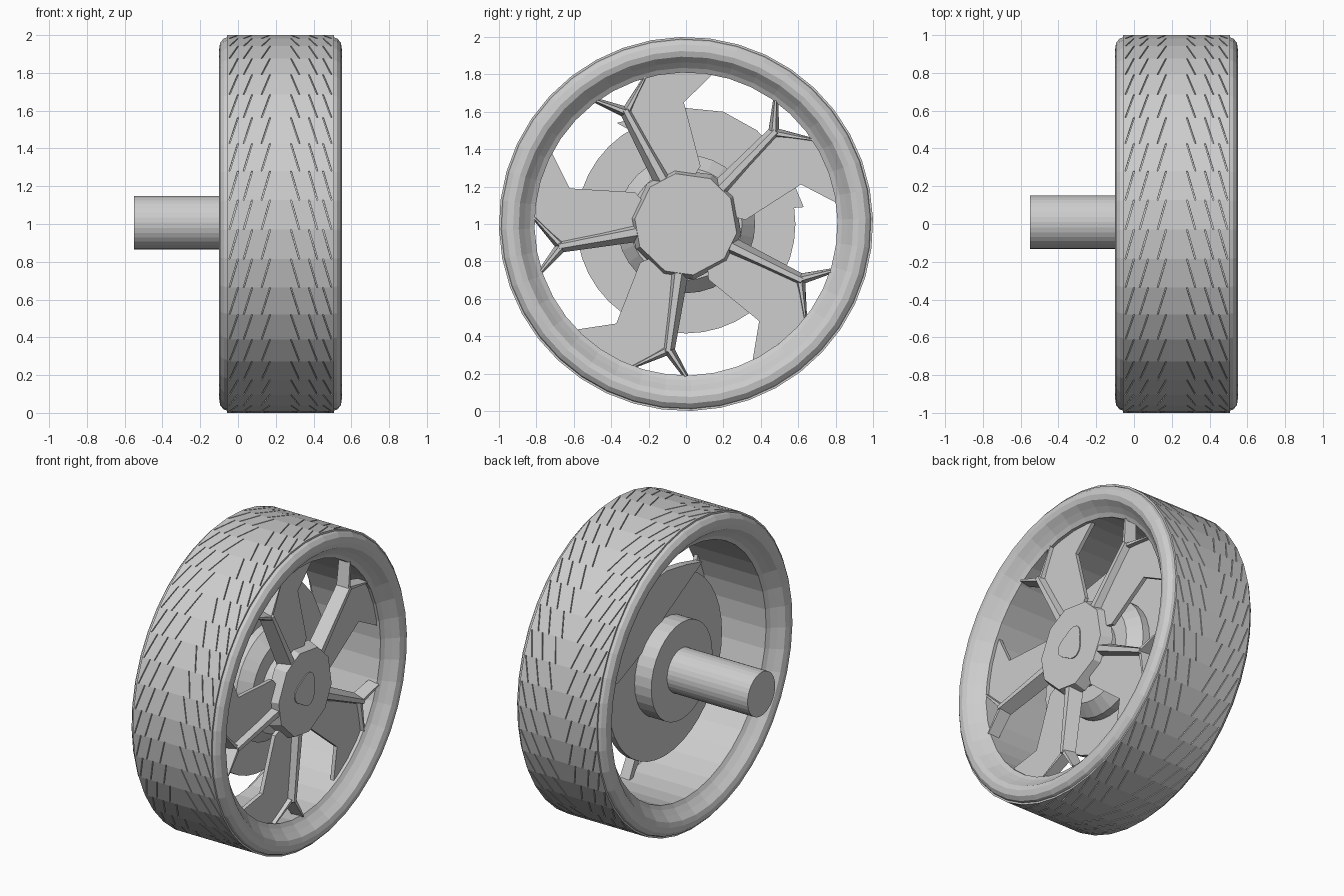
import bpy
import bmesh
from math import sin, cos, radians, pi

cube = bpy.data.objects.get("Cube")
if cube:
    bpy.data.objects.remove(cube, do_unlink=True)

grey = bpy.data.materials.new("plain_grey")
grey.use_nodes = True
grey.diffuse_color = (0.61, 0.61, 0.61, 1)
grey.node_tree.nodes["Principled BSDF"].inputs["Base Color"].default_value = grey.diffuse_color


def finish(name, bm):
    bmesh.ops.recalc_face_normals(bm, faces=bm.faces)
    mesh = bpy.data.meshes.new(name)
    bm.to_mesh(mesh)
    bm.free()
    mesh.materials.append(grey)
    obj = bpy.data.objects.new(name, mesh)
    bpy.context.collection.objects.link(obj)
    return obj


def polar(x, r, deg):
    """Point at radius r around the wheel axis."""
    return (x, r * cos(radians(deg)), 1 + r * sin(radians(deg)))


def bridge(bm, a, b):
    """Join two closed loops of vertices with quads."""
    for i in range(len(a)):
        j = (i + 1) % len(a)
        bm.faces.new((a[i], a[j], b[j], b[i]))


def revolve(name, profile, sides, start=0, ring=False):
    """Turn an (x, radius) profile round the axle; cap the ends unless it is a ring."""
    bm = bmesh.new()
    loops = [[bm.verts.new(polar(x, r, start + 360 * i / sides)) for i in range(sides)]
             for x, r in profile]
    for a, b in zip(loops, loops[1:]):
        bridge(bm, a, b)
    if ring:
        bridge(bm, loops[-1], loops[0])
    else:
        bm.faces.new(loops[0])
        bm.faces.new(loops[-1])
    return finish(name, bm)


def loft(bm, x0, outline0, x1, outline1):
    """Solid between two (y, height above axle) outlines."""
    a = [bm.verts.new((x0, y, 1 + z)) for y, z in outline0]
    b = [bm.verts.new((x1, y, 1 + z)) for y, z in outline1]
    bm.faces.new(a)
    bm.faces.new(b)
    bridge(bm, a, b)


def flat(r, deg):
    return (r * cos(radians(deg)), r * sin(radians(deg)))


def bar(bm, p, q, wide_p, wide_q, low, high):
    """Tapered bar with a narrow raised top between two (y, z) points."""
    dy, dz = q[0] - p[0], q[1] - p[1]
    length = (dy * dy + dz * dz) ** 0.5
    ny, nz = -dz / length, dy / length

    def outline(scale):
        return [(y + ny * w * scale, z + nz * w * scale) for (y, z), w in
                ((p, -wide_p), (p, wide_p), (q, wide_q), (q, -wide_q))]
    loft(bm, low, outline(1), high, outline(0.35))


# Tyre with rounded sidewalls, funnel-shaped rim lips and open barrel
SEGS = 40
STEP = 360 / SEGS
FIRST = 180 - 7.3
MID = 0.225
half = [(0.275, 0.991), (0.30, 0.983), (0.32, 0.96), (0.325, 0.925), (0.315, 0.895),
        (0.28, 0.865), (0.25, 0.835), (0.235, 0.81)]
profile = [(MID + x, r) for x, r in half] + [(MID - x, r) for x, r in reversed(half)]
revolve("tyre", profile, SEGS, FIRST, ring=True)

# Tread blocks: slanted columns separated by narrow grooves, stepped row by row
columns = [-0.06, -0.045, 0.03, 0.125, 0.325, 0.42, 0.495, 0.51]
lean = [0, 0.045, 0.045, 0.045, -0.045, -0.045, -0.045, 0]
GAP = 0.003
bm = bmesh.new()
for row in range(SEGS):
    low, high = FIRST - row * STEP, FIRST - (row + 1) * STEP
    for k in range(len(columns) - 1):
        corners = ((columns[k] + GAP, low), (columns[k + 1] - GAP, low),
                   (columns[k + 1] + lean[k + 1] - GAP, high), (columns[k] + lean[k] + GAP, high))
        base, top = [[bm.verts.new(polar(x, r, t)) for x, t in corners] for r in (0.987, 1.0)]
        bm.faces.new(top)
        bridge(bm, base, top)
finish("tread_blocks", bm)

# Five ridged spokes, each forking near the rim, with a flat blade beside it
spokes = bmesh.new()
blades = bmesh.new()
for i in range(5):
    d = 118 - 72 * i
    tip = flat(0.69, d)
    bar(spokes, flat(0.22, d - 1), tip, 0.055, 0.034, 0.40, 0.48)
    bar(spokes, flat(0.675, d), flat(0.815, d + 8), 0.03, 0.014, 0.40, 0.475)
    bar(spokes, flat(0.675, d), flat(0.815, d - 12.5), 0.03, 0.01, 0.40, 0.465)
    outline = [(0.24, -4), (0.24, -36), (0.32, -42), (0.65, -27), (0.812, -38),
               (0.812, -30), (0.812, -21), (0.812, -12.5), (0.69, 0)]
    blade = [flat(r, d + a) for r, a in outline]
    loft(blades, 0.415, blade, 0.44, blade)
finish("spokes", spokes)
finish("spoke_blades", blades)

# Wheel hub plate with a narrow bevel and a rounded three-sided cap
angles = [118 - 72 * i + off for i in range(5) for off in (16, -16)]
bm = bmesh.new()
loft(bm, 0.41, [flat(0.30, a) for a in angles], 0.485, [flat(0.275, a) for a in angles])
finish("wheel_hub", bm)

cap = []
for i in range(24):
    a = 2 * pi * i / 24
    r = 0.1 + 0.014 * cos(3 * (a - radians(60)))
    cap.append((r * cos(a), 0.01 + r * sin(a)))
bm = bmesh.new()
loft(bm, 0.483, cap, 0.491, cap)
finish("hub_cap", bm)

# Brake disc, its tapered bell with a neck to the hub, rear bearing housing and axle
revolve("brake_disc", [(0.15, 0.585), (0.19, 0.585)], 40)
revolve("disc_bell", [(0.19, 0.37), (0.24, 0.37), (0.31, 0.30), (0.31, 0.20), (0.42, 0.20)], 32)
revolve("bearing_housing", [(0.03, 0.315), (0.15, 0.315)], 32)
axle = revolve("axle", [(-0.55, 0.142), (0.15, 0.142)], 32)
axle.location = (0, 0.01, 0.007)

# Crescent caliper plate over the upper part of the disc
bm = bmesh.new()
crescent = [(-0.37, 0.54), (-0.2, 0.585), (0, 0.62), (0.2, 0.6), (0.38, 0.5), (0.5, 0.37),
            (0.575, 0.22), (0.63, 0.09), (0.5, 0.08), (0.26, 0.18), (0, 0.34)]
loft(bm, 0.14, crescent, 0.19, crescent)
finish("caliper_plate", bm)
